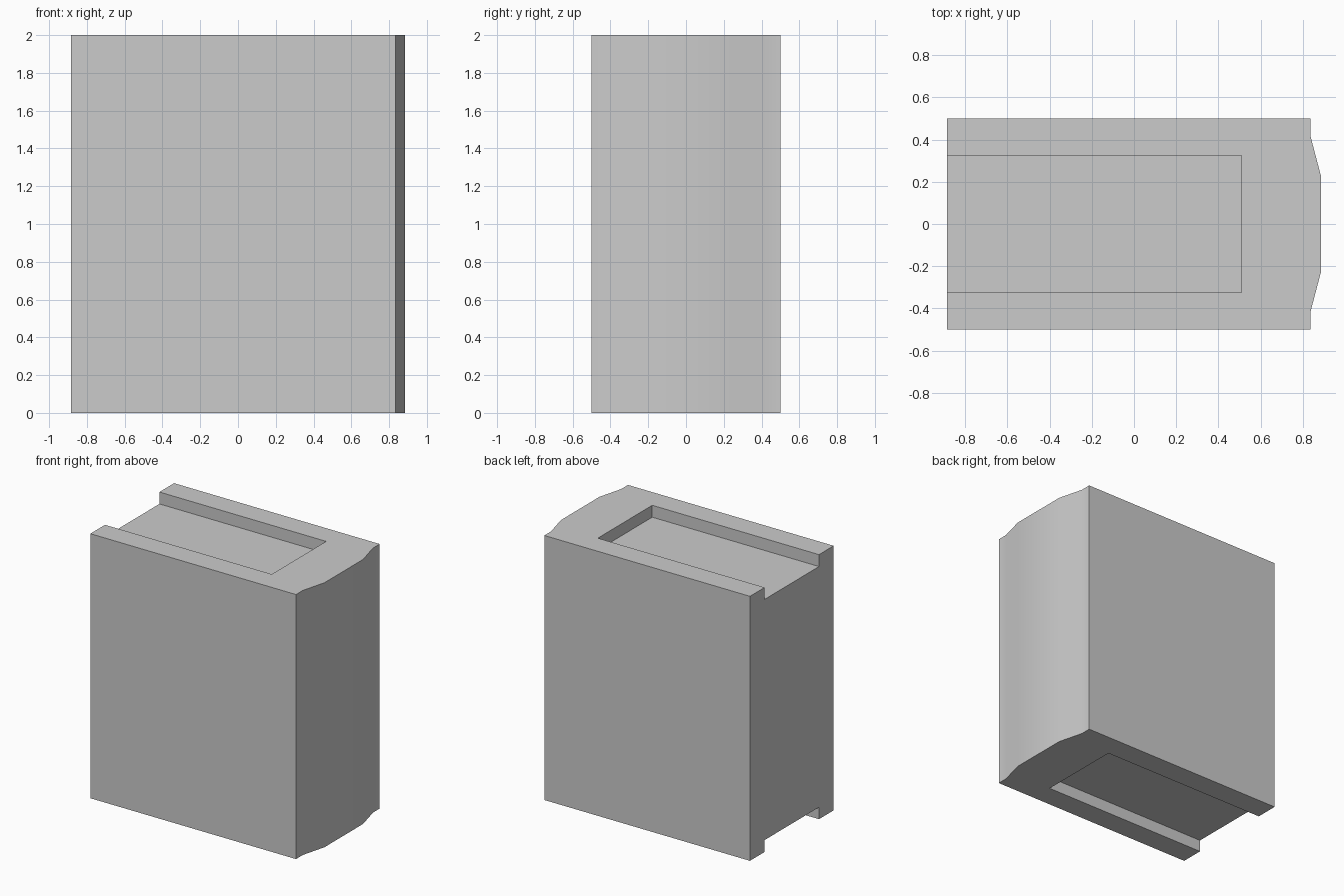
import bpy, bmesh

if "Cube" in bpy.data.objects:
    bpy.data.objects.remove(bpy.data.objects["Cube"])


def prism(name, outline, z0, z1):
    """Extrude a flat counter-clockwise outline from z0 to z1."""
    bm = bmesh.new()
    base = bm.faces.new([bm.verts.new((x, y, z0)) for x, y in outline])
    top = bmesh.ops.extrude_face_region(bm, geom=[base])["geom"]
    verts = [v for v in top if isinstance(v, bmesh.types.BMVert)]
    bmesh.ops.translate(bm, verts=verts, vec=(0, 0, z1 - z0))
    bmesh.ops.recalc_face_normals(bm, faces=bm.faces)
    mesh = bpy.data.meshes.new(name)
    bm.to_mesh(mesh)
    bm.free()
    obj = bpy.data.objects.new(name, mesh)
    bpy.context.collection.objects.link(obj)
    return obj


# Main block, with a shallow bulge on its right side
half = [(-0.885, 0.5), (0.835, 0.5), (0.835, 0.42), (0.885, 0.23)]
outline = [(x, -y) for x, y in half] + half[::-1]
body = prism("block_body", outline, 0, 2)

# Open-ended recesses in the top and bottom
DEPTH = 0.09
slot = [(-1.1, -0.325), (0.51, -0.325), (0.51, 0.325), (-1.1, 0.325)]
for label, z0, z1 in (("top", 2 - DEPTH, 2.2), ("bottom", -0.2, DEPTH)):
    cutter = prism(label + "_recess_cutter", slot, z0, z1)
    cutter.hide_render = True
    cutter.hide_set(True)
    cut = body.modifiers.new(label + "_recess", 'BOOLEAN')
    cut.operation = 'DIFFERENCE'
    cut.solver = 'EXACT'
    cut.object = cutter

# Apply the cuts, then remove the helpers
bpy.context.view_layer.objects.active = body
body.select_set(True)
for name in [m.name for m in body.modifiers]:
    cutter = body.modifiers[name].object
    bpy.ops.object.modifier_apply(modifier=name)
    bpy.data.objects.remove(cutter)

# Soft shading across the bulge, crisp edges elsewhere
bpy.ops.object.shade_smooth_by_angle()
